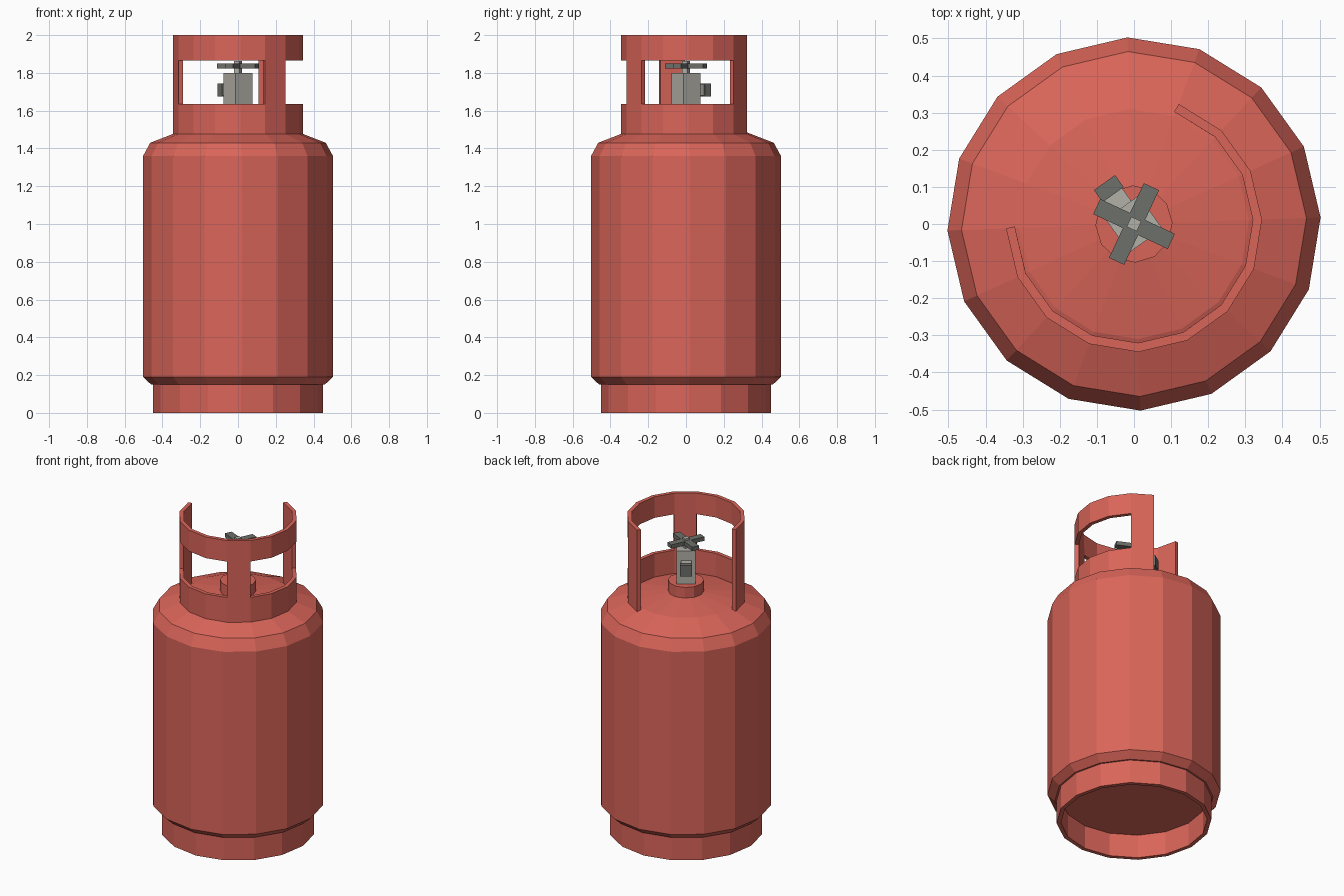
import bpy, bmesh, math
from math import cos, sin, radians
from mathutils import Matrix

if "Cube" in bpy.data.objects:
    bpy.data.objects.remove(bpy.data.objects["Cube"])

TURN = 2.0          # degrees the 16-sided rings are rotated
OUT = 125.5         # direction the valve outlet and collar opening face


def material(name, rgb):
    m = bpy.data.materials.new(name)
    m.diffuse_color = (*rgb, 1)
    m.use_nodes = True
    m.node_tree.nodes["Principled BSDF"].inputs["Base Color"].default_value = m.diffuse_color
    return m


RED = material("red_paint", (0.70, 0.13, 0.10))
LIGHT = material("light_metal", (0.45, 0.44, 0.39))
DARK = material("dark_metal", (0.155, 0.16, 0.145))


def finish(name, bm, mat):
    mesh = bpy.data.meshes.new(name)
    bm.to_mesh(mesh)
    bm.free()
    mesh.materials.append(mat)
    obj = bpy.data.objects.new(name, mesh)
    bpy.context.collection.objects.link(obj)
    return obj


def lathe(name, profile, sides, mat, closed=False):
    """Spin an (r, z) profile; open ends are capped with a flat n-gon."""
    bm = bmesh.new()
    rings = [[bm.verts.new((r * cos(a), r * sin(a), z))
              for a in (radians(TURN + 360 * i / sides) for i in range(sides))]
             for r, z in profile]
    pairs = list(zip(rings, rings[1:]))
    if closed:
        pairs.append((rings[-1], rings[0]))
    else:
        bm.faces.new(rings[0][::-1])
        bm.faces.new(rings[-1])
    for lo, hi in pairs:
        for i in range(sides):
            j = (i + 1) % sides
            bm.faces.new((lo[i], lo[j], hi[j], hi[i]))
    bmesh.ops.recalc_face_normals(bm, faces=bm.faces)
    return finish(name, bm, mat)


def box(name, size, centre, angle, mat):
    """Box whose centre and sides are turned about the z axis."""
    bm = bmesh.new()
    bmesh.ops.create_cube(bm, size=1, matrix=Matrix.Rotation(radians(angle), 4, 'Z')
                          @ Matrix.Translation(centre) @ Matrix.Diagonal((*size, 1)))
    return finish(name, bm, mat)


# Tank, foot ring and valve boss
lathe("tank_body", [(0.46, 0.15), (0.503, 0.19), (0.503, 1.36), (0.465, 1.43),
                    (0.31, 1.49), (0.08, 1.525)], 16, RED)
lathe("foot_ring", [(0.45, 0), (0.45, 0.155), (0.425, 0.155), (0.425, 0)],
      16, RED, closed=True)
lathe("valve_boss", [(0.104, 1.50), (0.104, 1.59)], 12, RED)

# Guard collar: 11 panels, open at the back left, posts at both ends and the middle
levels = [1.47, 1.635, 1.865, 2.0]
posts = (0, 5, 10)
bm = bmesh.new()
grid = [[bm.verts.new((0.345 * cos(a), 0.345 * sin(a), z)) for z in levels]
        for a in (radians(180 + TURN + 22.5 * i) for i in range(12))]
for i in range(11):
    for k in range(3):
        if k != 1 or i in posts:
            bm.faces.new((grid[i][k], grid[i + 1][k], grid[i + 1][k + 1], grid[i][k + 1]))
collar = finish("guard_collar", bm, RED)
solid = collar.modifiers.new("thickness", 'SOLIDIFY')
solid.thickness = 0.024
solid.offset = -1
solid.use_even_offset = True

# Valve with outlet
box("valve_block", (0.11, 0.11, 0.25), (0, 0, 1.675), OUT, LIGHT)
box("valve_outlet", (0.06, 0.06, 0.06), (0.08, 0, 1.71), OUT, LIGHT)
box("outlet_cap", (0.04, 0.07, 0.07), (0.117, 0, 1.71), OUT, DARK)
box("valve_stem", (0.03, 0.03, 0.07), (0, 0, 1.827), OUT + 30, LIGHT)

# Cross-shaped hand wheel: four arms around the stem
for n in range(4):
    box(f"handle_arm_{n + 1}", (0.11, 0.045, 0.025), (0.056, 0, 1.837),
        65 + 90 * n, DARK)
